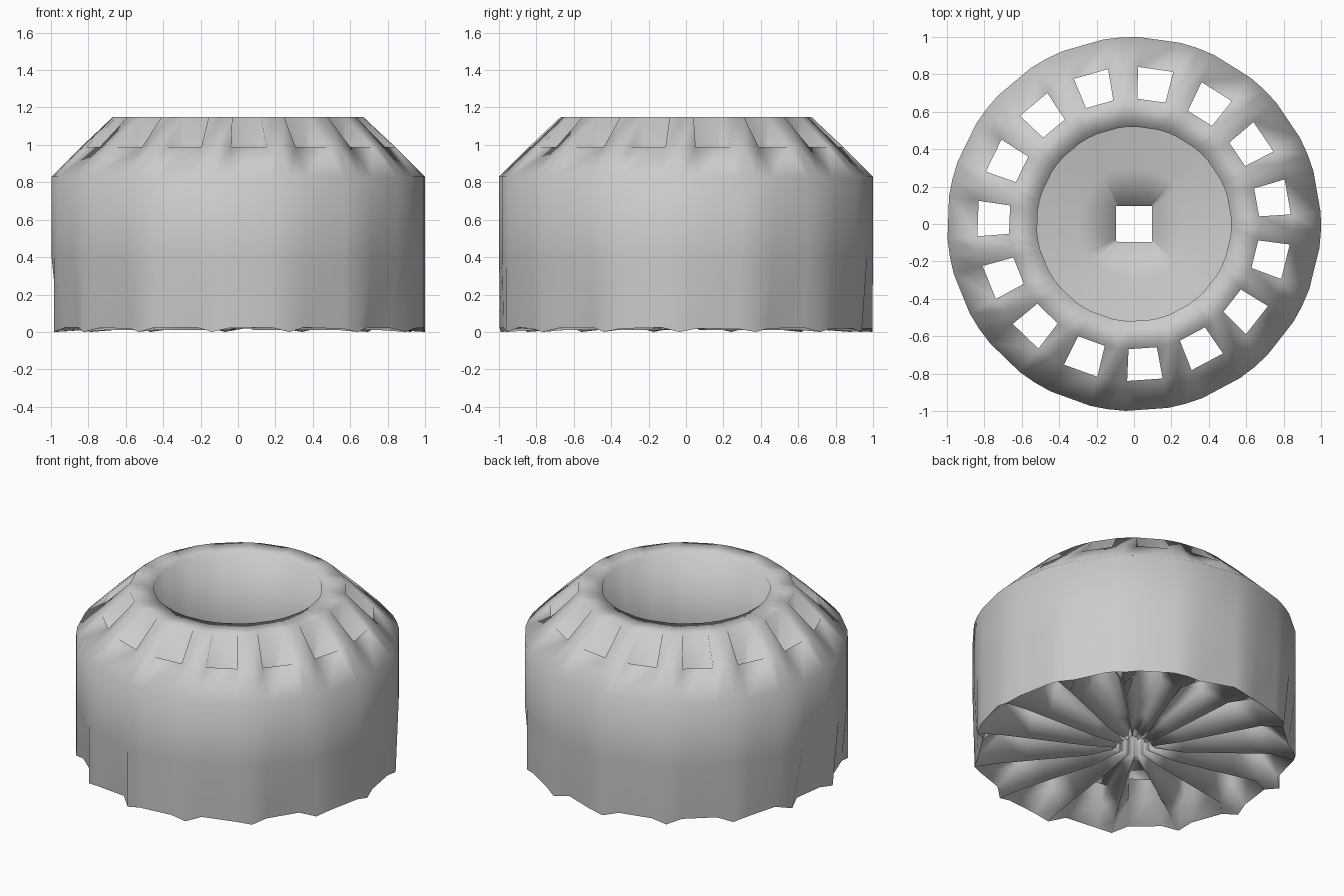
import bpy, bmesh, math, random

random.seed(4)
cube = bpy.data.objects.get("Cube")
if cube:
    bpy.data.objects.remove(cube, do_unlink=True)

grey = bpy.data.materials.new("plain_grey")
grey.use_nodes = True
colour = (0.6, 0.6, 0.6, 1)
grey.diffuse_color = colour
grey.node_tree.nodes["Principled BSDF"].inputs["Base Color"].default_value = colour

SECTORS = 15
# Three spokes per sector: the two sides of a shaft and the rib between shafts
spokes = []
for s in range(SECTORS):
    for offset in (-6.5, 6.5, 12):
        spokes.append((math.radians(10 + s * 24 + offset), offset == 12))

# Closed cross-section: radius, height, underside groove depth, kind
section = [
    (0.095, 0.03, 0.02, "square"),
    (0.30, 0.01, 0.09, ""),
    (0.67, 0.01, 0.16, "shaft_low_in"),
    (0.84, 0.01, 0.14, "shaft_low_out"),
    (1.00, 0.00, 0.02, "foot"),
    (1.00, 0.40, 0, ""),
    (1.00, 0.83, 0, ""),
    (0.84, 0.99, 0, "shaft_top_out"),
    (0.67, 1.15, 0, "shaft_top_in"),
    (0.52, 1.15, 0, ""),
    (0.52, 0.65, 0, "bowl_edge"),
    (0.30, 0.61, 0, ""),
    (0.095, 0.58, 0, "square"),
]

bm = bmesh.new()
rings = []
named = {}
for radius, height, groove, kind in section:
    ring = []
    for angle, rib in spokes:
        c, s = math.cos(angle), math.sin(angle)
        z = height + (0 if rib else groove * random.uniform(0.8, 1.2))
        if kind == "square":
            limit = lambda v: max(-radius, min(radius, v * radius * 1.5))
            x, y = limit(c), limit(s)
        else:
            r = radius
            if kind == "foot" and not rib:
                r -= random.uniform(0, 0.06)
            x, y = c * r, s * r
        ring.append(bm.verts.new((x, y, z)))
    rings.append(ring)
    named[kind] = ring

# Skin around the section, leaving out the shaft mouths
count = len(spokes)
for a, ring in enumerate(rings):
    b = (a + 1) % len(rings)
    kinds = section[a][3], section[b][3]
    mouth = all(k.startswith("shaft") for k in kinds)
    for i in range(count):
        j = (i + 1) % count
        if mouth and i % 3 == 0:
            continue
        bm.faces.new((ring[i], ring[j], rings[b][j], rings[b][i]))

# Vertical shaft walls from the sloped shoulder to the underside
for i in range(0, count, 3):
    low = [named["shaft_low_in"][i], named["shaft_low_in"][i + 1],
           named["shaft_low_out"][i + 1], named["shaft_low_out"][i]]
    top = [named["shaft_top_in"][i], named["shaft_top_in"][i + 1],
           named["shaft_top_out"][i + 1], named["shaft_top_out"][i]]
    for k in range(4):
        m = (k + 1) % 4
        bm.faces.new((low[k], low[m], top[m], top[k]))

bmesh.ops.recalc_face_normals(bm, faces=bm.faces)
for face in bm.faces:
    face.smooth = True

# Crisp edges at the foot, bowl floor and shaft corners
for name in ("foot", "bowl_edge"):
    ring = named[name]
    for i in range(count):
        bm.edges.get((ring[i], ring[(i + 1) % count])).smooth = False
for i in range(count):
    if i % 3 != 2:
        for side in ("in", "out"):
            bm.edges.get((named["shaft_low_" + side][i],
                          named["shaft_top_" + side][i])).smooth = False

mesh = bpy.data.meshes.new("fluted_holder")
bm.to_mesh(mesh)
bm.free()
mesh.materials.append(grey)
holder = bpy.data.objects.new("fluted_holder", mesh)
bpy.context.collection.objects.link(holder)
